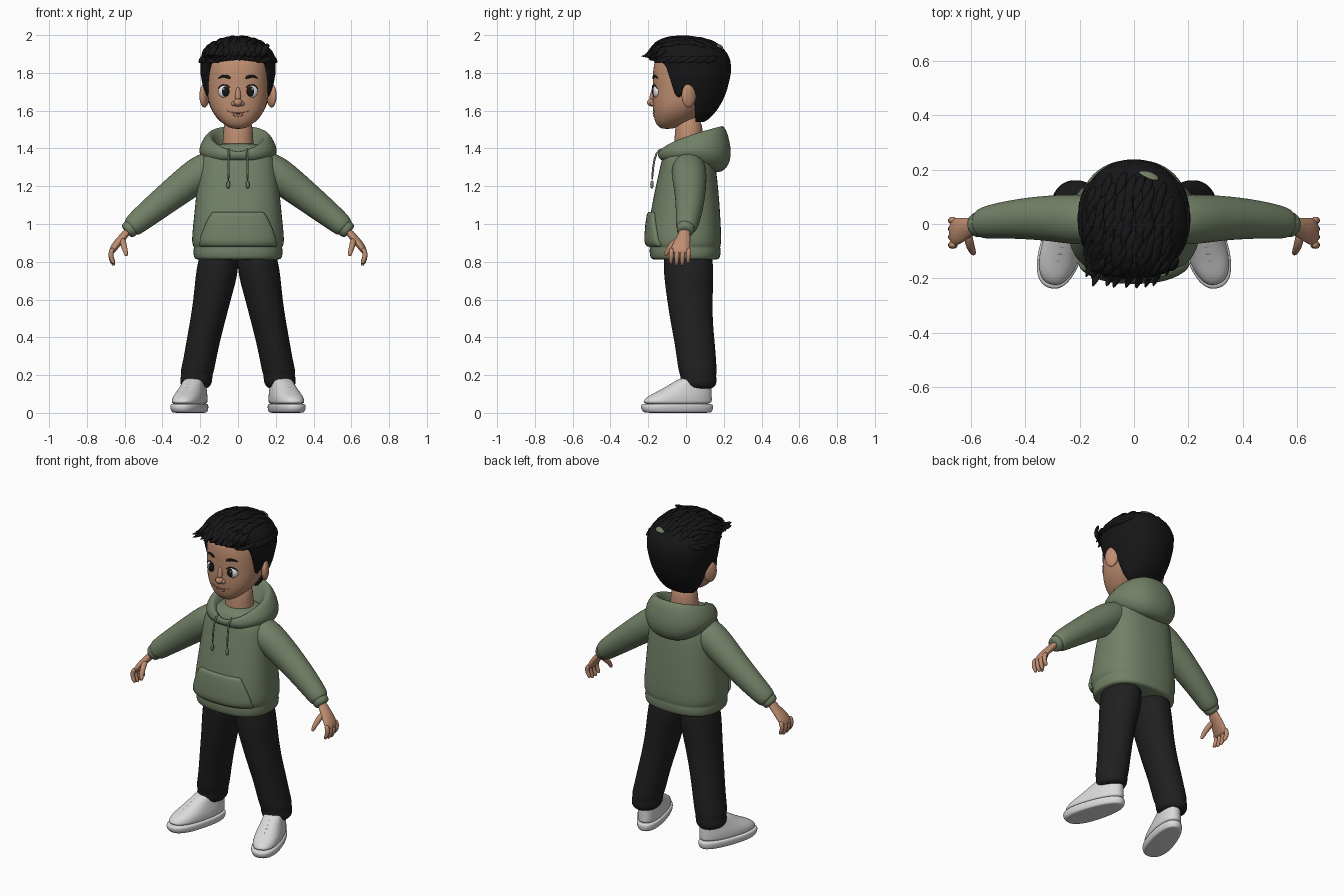
import bpy, bmesh, math, random
from mathutils import Vector, Matrix

cube = bpy.data.objects.get("Cube")
if cube:
    bpy.data.objects.remove(cube)
rng = random.Random(4)


def material(name, r, g, b):
    m = bpy.data.materials.new(name)
    m.use_nodes = True
    m.diffuse_color = (r, g, b, 1)
    bsdf = m.node_tree.nodes["Principled BSDF"]
    bsdf.inputs["Base Color"].default_value = (r, g, b, 1)
    bsdf.inputs["Roughness"].default_value = 0.8
    return m


GREEN = material("sage green", .17, .22, .135)
SKIN = material("warm skin", .52, .27, .165)
BLACK = material("hair black", .008, .008, .009)
PANTS = material("charcoal", .014, .014, .015)
WHITE = material("shoe white", .7, .7, .71)
GREY = material("lace grey", .42, .42, .43)
EYE = material("eye white", .8, .8, .8)
LIP = material("lip brown", .33, .13, .085)


def finish(name, bm, mat, mirror=False, subsurf=1, thick=0, offset=0):
    bmesh.ops.recalc_face_normals(bm, faces=bm.faces)
    me = bpy.data.meshes.new(name)
    bm.to_mesh(me)
    bm.free()
    me.materials.append(mat)
    for p in me.polygons:
        p.use_smooth = True
    ob = bpy.data.objects.new(name, me)
    bpy.context.collection.objects.link(ob)
    if thick:
        mod = ob.modifiers.new("thickness", "SOLIDIFY")
        mod.thickness, mod.offset = thick, offset
    if mirror:
        ob.modifiers.new("mirror", "MIRROR").use_mirror_merge = False
    if subsurf:
        mod = ob.modifiers.new("smooth", "SUBSURF")
        mod.levels = mod.render_levels = subsurf
    return ob


def loft(bm, rings, start=True, end=True):
    rows = [[bm.verts.new(p) for p in r] for r in rings]
    n = len(rows[0])
    for a, b in zip(rows, rows[1:]):
        for i in range(n):
            j = (i + 1) % n
            bm.faces.new((a[i], a[j], b[j], b[i]))
    if start:
        bm.faces.new(rows[0])
    if end:
        bm.faces.new(rows[-1])


def spow(v, e):
    return math.copysign(abs(v) ** e, v)


def tube(bm, pts, up=(0, 1, 0), flat=1.0, n=8):
    """Tapered tube through (x, y, z, radius) points."""
    pos = [Vector(p[:3]) for p in pts]
    rings = []
    for i, p in enumerate(pos):
        t = (pos[min(i + 1, len(pos) - 1)] - pos[max(i - 1, 0)]).normalized()
        side = t.cross(Vector(up)).normalized()
        nor = side.cross(t)
        angles = [math.tau * k / n for k in range(n)]
        rings.append([p + pts[i][3] * (side * math.cos(a) + nor * flat * math.sin(a))
                      for a in angles])
    loft(bm, rings)


def ball(bm, centre, scale, turn=0):
    m = (Matrix.Translation(centre) @ Matrix.Rotation(turn, 4, "Z")
         @ Matrix.Diagonal((*scale, 1)))
    bmesh.ops.create_uvsphere(bm, u_segments=20, v_segments=14, radius=1, matrix=m)


def sample(table, z):
    if z <= table[0][0]:
        return table[0][1:]
    for a, b in zip(table, table[1:]):
        if z <= b[0]:
            f = (z - a[0]) / (b[0] - a[0])
            return [p + (q - p) * f for p, q in zip(a[1:], b[1:])]
    return table[-1][1:]


def section(table, z, a, e):
    """Point at angle a (0 is front) on a body section (z, half width, front, back)."""
    rx, f, b = sample(table, z)
    return Vector((rx * spow(math.sin(a), 2 / e),
                   (f + b) / 2 - (b - f) / 2 * spow(math.cos(a), 2 / e), z))


def front_y(table, x, z, e):
    rx, f, b = sample(table, z)
    return (f + b) / 2 - (b - f) / 2 * max(0, 1 - abs(x / rx) ** e) ** (1 / e)


def angles(n):
    return [math.tau * i / n for i in range(n)]


def body(name, table, e, mat, n=32):
    bm = bmesh.new()
    loft(bm, [[section(table, r[0], a, e) for a in angles(n)] for r in table])
    return finish(name, bm, mat, subsurf=2)


def limb(name, rows, mat, n=20):
    """Mirrored stack of ellipses (z, centre x, half width, centre y, half depth)."""
    bm = bmesh.new()
    loft(bm, [[(cx + rx * math.sin(a), cy - ry * math.cos(a), z) for a in angles(n)]
              for z, cx, rx, cy, ry in rows])
    return finish(name, bm, mat, mirror=True, subsurf=2)


# Head and neck
HEAD = [(1.503, .03, -.13, -.07), (1.52, .065, -.152, -.03), (1.55, .103, -.168, .03),
        (1.60, .142, -.175, .09), (1.66, .16, -.178, .15), (1.72, .167, -.175, .18),
        (1.80, .17, -.178, .2), (1.88, .165, -.165, .2), (1.93, .12, -.12, .15),
        (1.95, .05, -.06, .05)]
HE = 2.3
body("head", HEAD, HE, SKIN)
body("neck", [(1.32, .09, -.07, .1), (1.42, .08, -.06, .09), (1.58, .08, -.06, .09)], 2, SKIN)

bm = bmesh.new()
ball(bm, (.178, .015, 1.68), (.022, .042, .064), .45)
finish("ears", bm, SKIN, mirror=True)

bm = bmesh.new()
tube(bm, [(0, -.165, 1.73, .012), (0, -.175, 1.69, .015), (0, -.182, 1.65, .02)])
ball(bm, (0, -.18, 1.643), (.024, .027, .021))
for s in (-1, 1):
    ball(bm, (s * .021, -.174, 1.637), (.014, .016, .013))
finish("nose", bm, SKIN)

# Face details
bm = bmesh.new()
ball(bm, (.073, -.156, 1.702), (.033, .02, .034), .2)
finish("eye_whites", bm, EYE, mirror=True)
bm = bmesh.new()
ball(bm, (.067, -.168, 1.702), (.022, .012, .027), .15)
finish("irises", bm, BLACK, mirror=True)
bm = bmesh.new()
ball(bm, (.075, -.179, 1.714), (.005, .003, .005))
finish("eye_glints", bm, EYE, mirror=True)


def face_line(bm, pts, lift, flat=1.0):
    tube(bm, [(x, front_y(HEAD, x, z, HE) - lift, z, r) for x, z, r in pts], flat=flat, n=6)


bm = bmesh.new()
face_line(bm, [(.038, 1.771, .008), (.058, 1.782, .011), (.085, 1.784, .008),
               (.107, 1.77, .003)], .002, .6)
finish("eyebrows", bm, BLACK, mirror=True)
bm = bmesh.new()
face_line(bm, [(.04, 1.718, .002), (.055, 1.734, .004), (.075, 1.739, .004),
               (.095, 1.731, .004), (.108, 1.712, .002)], .007)
finish("eyelashes", bm, BLACK, mirror=True)
bm = bmesh.new()
face_line(bm, [(x * .01, 1.586 + .0004 * x * x, .004 - .0004 * abs(x)) for x in range(-6, 7)], 0)
finish("mouth", bm, LIP)
bm = bmesh.new()
face_line(bm, [(x * .01, 1.573 + .0004 * x * x, .007 - .001 * abs(x)) for x in range(-3, 4)], -.002)
finish("lower_lip", bm, SKIN)

# Hair cap with a shaped hairline
HAIR = [(1.50, .08, -.06, .06), (1.53, .11, -.08, .09), (1.58, .135, -.12, .15),
        (1.64, .16, -.15, .19), (1.70, .18, -.17, .215), (1.80, .2, -.19, .24),
        (1.87, .2, -.195, .236), (1.91, .187, -.195, .217), (1.95, .15, -.175, .175),
        (1.975, .095, -.13, .11), (1.988, .04, -.07, .03)]
HAIRLINE = [(0, 1.87), (50, 1.85), (57, 1.81), (62, 1.72), (66, 1.66), (74, 1.66),
            (80, 1.7), (96, 1.7), (100, 1.62), (108, 1.56), (125, 1.53), (180, 1.53)]
rings = []
for k in range(17):
    t = 1 - (1 - k / 16) ** 1.6
    ring = []
    for a in angles(72):
        low = sample(HAIRLINE, math.degrees(min(a, math.tau - a)))[0]
        ring.append(section(HAIR, low + (1.988 - low) * t, a, 2.1))
    rings.append(ring)
bm = bmesh.new()
loft(bm, rings, start=False)
finish("hair_cap", bm, BLACK, thick=.025, offset=-1)


def crown_z(x, y):
    z = 1.988
    while z > 1.885:
        rx, f, b = sample(HAIR, z)
        if abs(x / rx) ** 2.1 + abs((2 * y - f - b) / (b - f)) ** 2.1 <= 1:
            break
        z -= .003
    return z


def lock(bm, pts, flat=.45):
    up = Vector(pts[len(pts) // 2][:3]) - Vector((0, .02, 1.75))
    tube(bm, pts, up=up, flat=flat, n=6)


# Overlapping locks swept forward and to the model's right
bm = bmesh.new()
for row in range(9):
    for col in range(9):
        x = -.15 + col * .037 + rng.uniform(-.01, .01)
        y = .19 - row * .042 + rng.uniform(-.01, .01)
        if (x / .19) ** 2 + ((y - .01) / .21) ** 2 > 1:
            continue
        pts = []
        for f, r in ((0, .006), (.3, .021), (.65, .02), (1, .003)):
            px, py = x - .035 * f, y - .095 * f
            pts.append((px, py, crown_z(px, py) + .006 * f, r))
        lock(bm, pts)
# Fringe
for i in range(9):
    x = -.13 + i * .034
    dip = .02 * (abs(x) / .14) ** 2
    lock(bm, [(x + .02, -.14 + dip, 1.955, .01), (x + .005, -.185 + dip, 1.93, .024),
              (x - .015, -.197 + dip * 1.5, 1.895, .022), (x - .04, -.185 + dip * 2, 1.862, .004)], .6)
# Side sweeps along the parting
for s in (-1, 1):
    for i in range(6):
        y = .16 - i * .05
        pts = []
        for f, r in ((0, .006), (.35, .022), (.7, .02), (1, .004)):
            a = math.acos(max(-1, min(1, -(y - .11 * f) / .225)))
            p = section(HAIR, 1.885 - .03 * f, a, 2.1)
            pts.append((s * p.x, p.y, p.z, r))
        lock(bm, pts)
finish("hair_locks", bm, BLACK)

bm = bmesh.new()
lock(bm, [(x, y, crown_z(x, y) + .008, r) for x, y, r in
          ((.015, .192, .006), (.045, .185, .02), (.07, .175, .022), (.092, .165, .01))], .3)
finish("crown_patch", bm, GREEN)

# Hoodie body with ribbed hem
TORSO = [(.81, .215, -.17, .16), (.815, .235, -.19, .182), (.865, .238, -.195, .185),
         (.878, .232, -.19, .18), (.895, .248, -.205, .188), (1.0, .238, -.198, .185),
         (1.15, .222, -.172, .175), (1.28, .212, -.142, .162), (1.36, .195, -.125, .145),
         (1.41, .14, -.1, .12), (1.43, .08, -.07, .09)]
TE = 2.5
body("hoodie_body", TORSO, TE, GREEN)

# Hood: rings of (half width, front, back, front z, back z, side lift)
HOOD = [(.09, -.07, .1, 1.34, 1.36, 0), (.13, -.125, .165, 1.37, 1.505, 0),
        (.16, -.14, .2, 1.388, 1.535, 0), (.205, -.15, .235, 1.372, 1.44, 0),
        (.208, -.148, .243, 1.355, 1.33, .03), (.17, -.135, .19, 1.34, 1.265, .03),
        (.12, -.1, .12, 1.33, 1.28, .02)]
bm = bmesh.new()
loft(bm, [[(w * spow(math.sin(a), .85), (f + b) / 2 - (b - f) / 2 * math.cos(a),
            zf + (zb - zf) * ((1 - math.cos(a)) / 2) ** .6 + lift * math.sin(a) ** 2)
           for a in angles(40)] for w, f, b, zf, zb, lift in HOOD], False, False)
finish("hood", bm, GREEN, subsurf=2)

# Front pocket following the belly
bm = bmesh.new()
grid = []
for j in range(8):
    v = j / 7
    z, w = .88 + .185 * v, .205 - .07 * v ** 1.6
    grid.append([bm.verts.new((w * u / 8, front_y(TORSO, w * u / 8, z, TE) - .003, z))
                 for u in range(-8, 9)])
for a, b in zip(grid, grid[1:]):
    for i in range(16):
        bm.faces.new((a[i], a[i + 1], b[i + 1], b[i]))
finish("pocket", bm, GREEN, thick=.03)

bm = bmesh.new()
tube(bm, [(.045, -.12, 1.4, .006), (.048, -.16, 1.385, .006), (.05, -.175, 1.3, .006),
          (.051, -.18, 1.225, .006)])
tube(bm, [(.051, -.18, 1.23, .006), (.051, -.18, 1.222, .01), (.052, -.181, 1.195, .01),
          (.052, -.181, 1.188, .005)])
finish("drawstrings", bm, GREEN, mirror=True)

# Sleeves and cuffs
bm = bmesh.new()
tube(bm, [(.09, .015, 1.33, .08), (.19, .015, 1.278, .098), (.3, .022, 1.195, .087),
          (.42, .02, 1.1, .076), (.52, .01, 1.02, .065), (.56, .002, .985, .058),
          (.572, 0, .975, .045)], n=16)
finish("sleeves", bm, GREEN, mirror=True, subsurf=2)
bm = bmesh.new()
tube(bm, [(.545, .002, .998, .04), (.555, 0, .99, .05), (.585, -.004, .962, .047),
          (.592, -.005, .956, .036)], n=16)
finish("cuffs", bm, GREEN, mirror=True)

# Hands
limb("palms", [(.985, .57, .022, -.005, .026), (.94, .602, .028, -.01, .034),
               (.9, .638, .028, -.024, .048), (.86, .664, .021, -.03, .054),
               (.842, .67, .012, -.031, .045)], SKIN, 14)
bm = bmesh.new()
for y, drop in ((.014, .012), (-.017, 0), (-.047, 0), (-.077, .008)):
    tube(bm, [(.66, y, .875, .013), (.674, y, .85, .015), (.673, y - .002, .815 + drop, .014),
              (.66, y - .003, .788 + drop, .012), (.656, y - .003, .78 + drop, .006)])
tube(bm, [(.612, -.03, .925, .016), (.608, -.07, .895, .019), (.598, -.095, .865, .015),
          (.592, -.107, .838, .012), (.59, -.11, .83, .006)])
finish("fingers", bm, SKIN, mirror=True)

# Trousers with gathered hems
limb("trouser_legs", [(.86, .1, .1, .01, .125), (.8, .105, .108, .012, .132),
                      (.73, .113, .113, .014, .133), (.6, .137, .1, .02, .122),
                      (.48, .162, .094, .03, .113), (.38, .184, .09, .045, .108),
                      (.28, .203, .088, .056, .105), (.22, .216, .09, .062, .102),
                      (.195, .219, .083, .065, .095), (.165, .222, .088, .067, .098),
                      (.135, .224, .074, .068, .086), (.128, .224, .05, .068, .06)], PANTS)

# Shoes: stacks of (z, toe, heel, half width) turned outward about the ankle
TURN = Matrix.Translation((.222, .055, 0)) @ Matrix.Rotation(.3, 4, "Z")


def shoe_part(name, rows, mat):
    bm = bmesh.new()
    rings = []
    for z, toe, heel, w in rows:
        ring = []
        for a in angles(28):
            c = spow(math.cos(a), .85)
            ring.append(TURN @ Vector((w * (1 + .1 * c) * spow(math.sin(a), .85),
                                       (toe + heel) / 2 + (toe - heel) / 2 * c, z)))
        rings.append(ring)
    loft(bm, rings)
    finish(name, bm, mat, mirror=True, subsurf=2)


shoe_part("soles", [(0, -.27, .07, .06), (.002, -.293, .085, .074), (.025, -.307, .092, .081),
                    (.045, -.305, .09, .08), (.05, -.29, .08, .07)], WHITE)
shoe_part("shoe_uppers", [(.04, -.295, .083, .073), (.065, -.293, .085, .075),
                          (.09, -.265, .084, .073), (.115, -.21, .083, .066),
                          (.145, -.155, .082, .058), (.175, -.105, .08, .052),
                          (.185, -.08, .06, .04)], WHITE)
bm = bmesh.new()
for i in range(4):
    y, z = -.2 + i * .026, .113 + i * .0145
    tube(bm, [(*(TURN @ Vector((x, y + abs(x) * .35, z + .006 - abs(x) * .25))), .006)
              for x in (-.042, -.02, 0, .02, .042)], up=(0, 0, 1), n=6)
finish("laces", bm, GREY, mirror=True)
